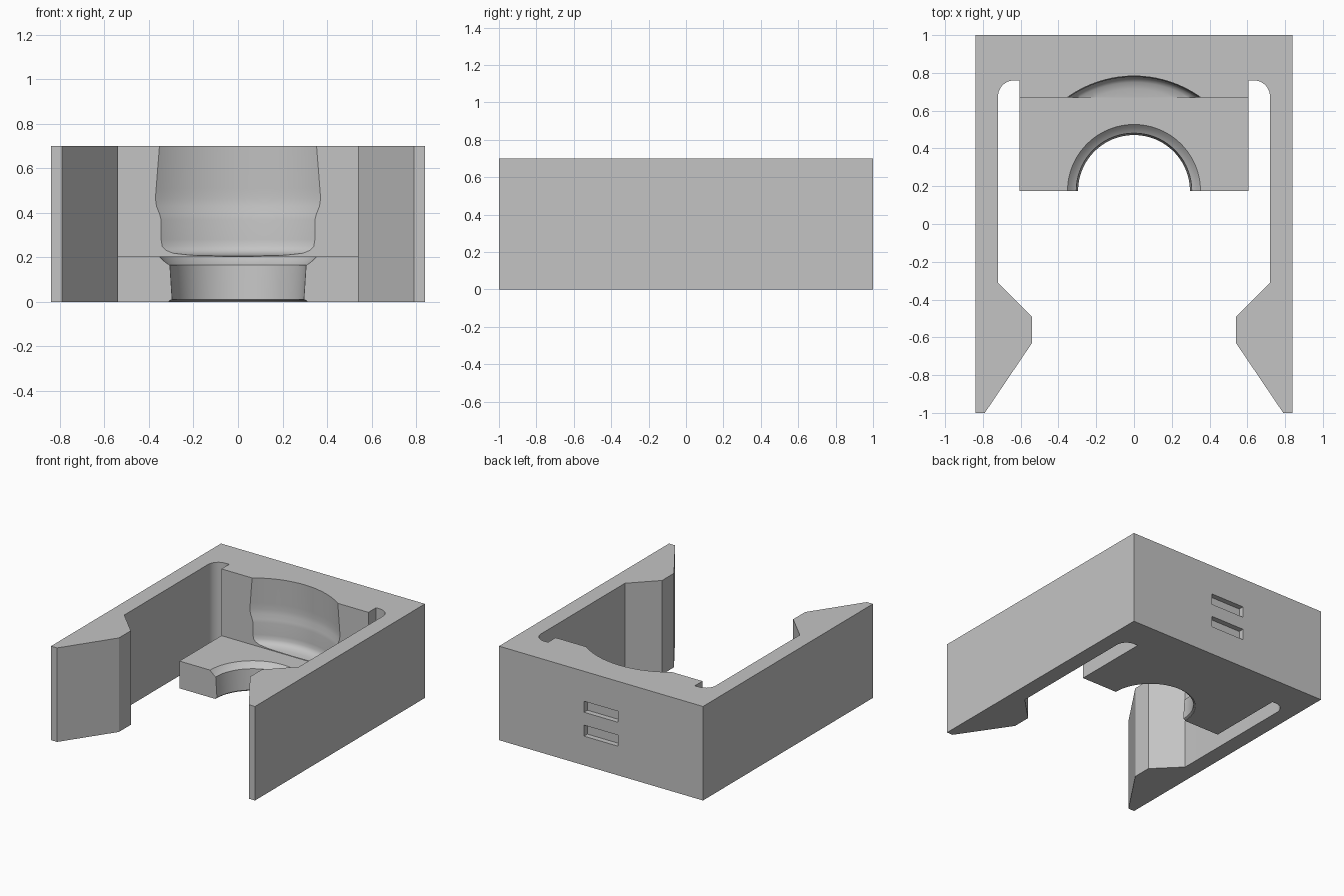
import bpy, bmesh, math

if "Cube" in bpy.data.objects:
    bpy.data.objects.remove(bpy.data.objects["Cube"], do_unlink=True)

grey = bpy.data.materials.new("plain grey")
grey.use_nodes = True
colour = (0.55, 0.55, 0.55, 1)
grey.diffuse_color = colour
grey.node_tree.nodes["Principled BSDF"].inputs["Base Color"].default_value = colour

HEIGHT = 0.70
AXIS_Y = 0.175


def make_object(name, bm):
    bmesh.ops.recalc_face_normals(bm, faces=bm.faces)
    mesh = bpy.data.meshes.new(name)
    bm.to_mesh(mesh)
    bm.free()
    mesh.materials.append(grey)
    obj = bpy.data.objects.new(name, mesh)
    bpy.context.collection.objects.link(obj)
    return obj


def extrude_outline(name, points, height):
    bm = bmesh.new()
    face = bm.faces.new([bm.verts.new((x, y, 0)) for x, y in points])
    top = bmesh.ops.extrude_face_region(bm, geom=[face])["geom"]
    verts = [v for v in top if isinstance(v, bmesh.types.BMVert)]
    bmesh.ops.translate(bm, verts=verts, vec=(0, 0, height))
    return make_object(name, bm)


def box(name, low, high):
    bm = bmesh.new()
    bmesh.ops.create_cube(bm, size=1)
    for v in bm.verts:
        v.co = [low[i] if v.co[i] < 0 else high[i] for i in range(3)]
    return make_object(name, bm)


def lathe(name, profile, steps=96):
    """Spin a radius/height profile about the upright bottle axis."""
    bm = bmesh.new()
    verts = [bm.verts.new((r, AXIS_Y, z)) for r, z in profile]
    edges = [bm.edges.new(pair) for pair in zip(verts, verts[1:])]
    bmesh.ops.spin(bm, geom=verts + edges, cent=(0, AXIS_Y, 0), axis=(0, 0, 1),
                   angle=math.tau, steps=steps)
    bmesh.ops.remove_doubles(bm, verts=bm.verts, dist=0.0001)
    return make_object(name, bm)


def cut(body, cutter):
    mod = body.modifiers.new(cutter.name, "BOOLEAN")
    mod.operation, mod.solver, mod.object = "DIFFERENCE", "EXACT", cutter
    bpy.context.view_layer.objects.active = body
    bpy.ops.object.modifier_apply(modifier=mod.name)
    bpy.data.objects.remove(cutter, do_unlink=True)


# Half outline of the bracket: back wall, arm, barb, rounded slot end, shelf
radius = 0.085
corner = [(0.72 - radius + radius * math.cos(a), 0.76 - radius + radius * math.sin(a))
          for a in (math.pi / 2 * i / 12 for i in range(13))]
half = [(0.84, 1), (0.84, -1), (0.79, -1), (0.54, -0.63), (0.54, -0.49),
        (0.72, -0.31)] + corner + [(0.605, 0.76), (0.605, AXIS_Y)]
outline = half + [(-x, y) for x, y in reversed(half)]
bracket = extrude_outline("clip_bracket", outline, HEIGHT)

# Open space above the shelf
cut(bracket, box("shelf_space", (-0.65, 0, 0.203), (0.65, 0.67, 1)))

# Rounded bottle recess in the back wall
cut(bracket, lathe("bottle_recess", [
    (0, 0.206), (0.49, 0.206), (0.54, 0.21), (0.575, 0.219), (0.592, 0.232),
    (0.601, 0.25), (0.604, 0.28), (0.604, 0.37), (0.608, 0.395),
    (0.616, 0.43), (0.619, 0.465), (0.617, 0.51), (0.606, 0.75), (0, 0.75)]))

# Neck opening through the shelf, flared at both ends
cut(bracket, lathe("neck_opening", [
    (0, -0.05), (0.31, -0.05), (0.31, 0.004), (0.296, 0.011), (0.306, 0.165),
    (0.318, 0.172), (0.337, 0.187), (0.352, 0.203), (0.352, 0.25), (0, 0.25)]))

# Two shallow slots in the back face
for z in (0.217, 0.395):
    cut(bracket, box("back_slot", (-0.14, 0.96, z), (0.14, 1.1, z + 0.082)))

bpy.ops.object.select_all(action="DESELECT")
bracket.select_set(True)
bpy.context.view_layer.objects.active = bracket
bpy.ops.object.shade_smooth_by_angle(angle=math.radians(30))
